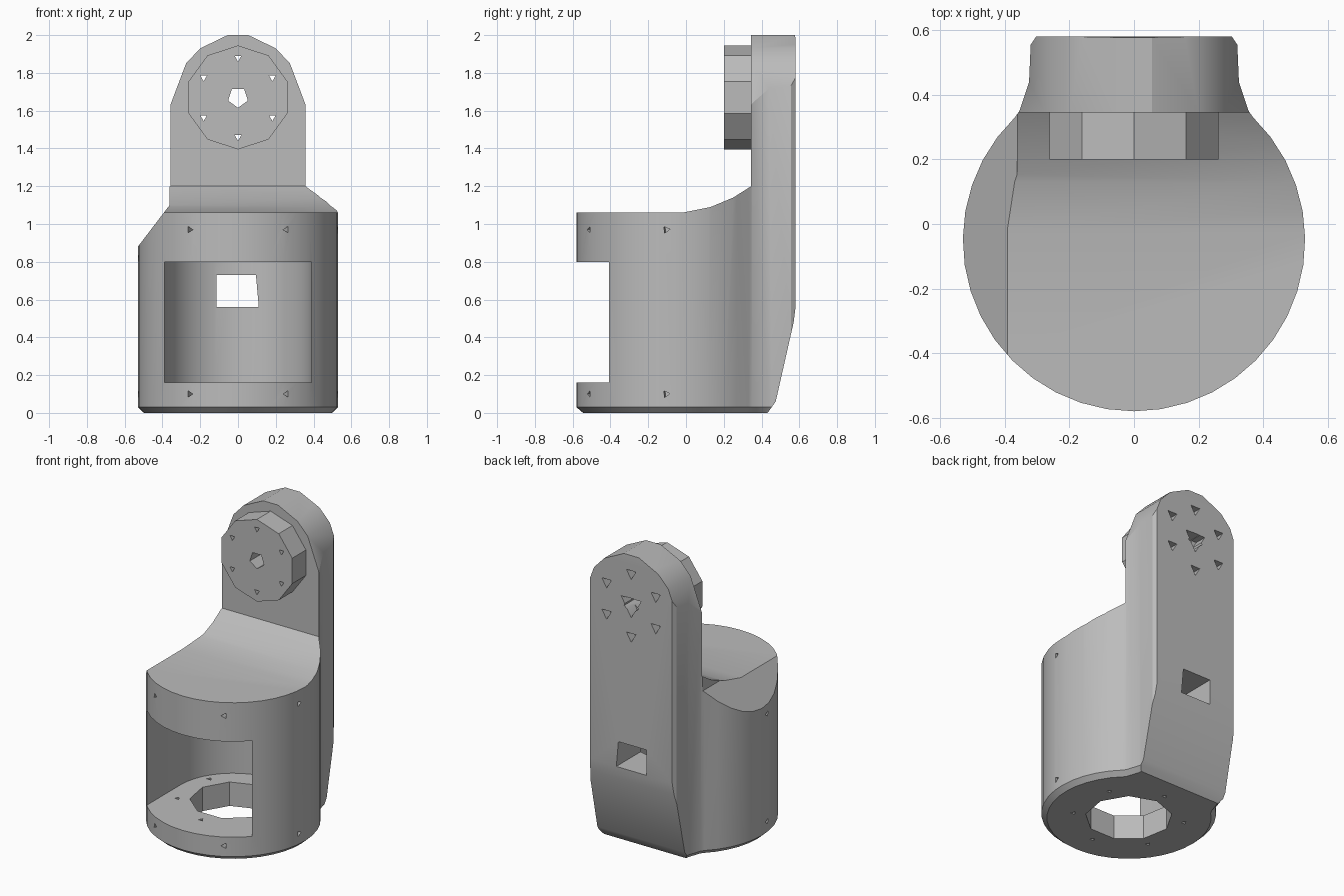
import bpy, bmesh, math
from mathutils import Vector

if "Cube" in bpy.data.objects:
    bpy.data.objects.remove(bpy.data.objects["Cube"], do_unlink=True)

grey = bpy.data.materials.new("plain grey")
grey.use_nodes = True
grey.diffuse_color = (0.5, 0.5, 0.5, 1)
grey.node_tree.nodes["Principled BSDF"].inputs["Base Color"].default_value = (0.5, 0.5, 0.5, 1)


def finish(name, bm):
    bm.normal_update()
    bmesh.ops.recalc_face_normals(bm, faces=bm.faces)
    if bm.calc_volume(signed=True) < 0:
        bmesh.ops.reverse_faces(bm, faces=bm.faces)
    mesh = bpy.data.meshes.new(name)
    bm.to_mesh(mesh)
    bm.free()
    mesh.materials.append(grey)
    obj = bpy.data.objects.new(name, mesh)
    bpy.context.collection.objects.link(obj)
    return obj


def prism(name, outline, layers, axis):
    """Sweep a flat outline along an axis; layers are (position, scale)."""
    place = {"x": lambda a, b, h: (h, a, b),
             "y": lambda a, b, h: (a, h, b),
             "z": lambda a, b, h: (a, b, h)}[axis]
    bm = bmesh.new()
    rings = [[bm.verts.new(place(a * s, b * s, h)) for a, b in outline] for h, s in layers]
    n = len(outline)
    for low, high in zip(rings, rings[1:]):
        for i in range(n):
            j = (i + 1) % n
            bm.faces.new((low[i], low[j], high[j], high[i]))
    bm.faces.new(rings[0][::-1])
    bm.faces.new(rings[-1])
    return finish(name, bm)


def rod(name, centre, direction, radius, length, sides):
    """Cylinder centred on a point and pointing along a direction."""
    bm = bmesh.new()
    bmesh.ops.create_cone(bm, cap_ends=True, segments=sides, radius1=radius,
                          radius2=radius, depth=length)
    turn = Vector((0, 0, 1)).rotation_difference(Vector(direction)).to_matrix().to_4x4()
    turn.translation = centre
    bm.transform(turn)
    return finish(name, bm)


def combine(tool, operation, *targets):
    tool.hide_render = True
    for obj in targets:
        mod = obj.modifiers.new("cut", "BOOLEAN")
        mod.operation = operation
        mod.solver = "EXACT"
        mod.object = tool
        bpy.context.view_layer.objects.active = obj
        bpy.ops.object.modifier_apply(modifier=mod.name)
    bpy.data.objects.remove(tool, do_unlink=True)


def arc(radius, start, end, count, cy=-0.05):
    angles = [math.radians(start + (end - start) * i / count) for i in range(count + 1)]
    return [(radius * math.cos(a), cy + radius * math.sin(a)) for a in angles]


# Housing: round plan that runs into the arm, with a chamfered foot
arm_side = [(0.29, 0.6), (0.32, 0.555), (0.325, 0.44), (0.355, 0.35)]
plan = arm_side + arc(0.53, 46, -226, 30) + [(-x, y) for x, y in reversed(arm_side)]
housing = prism("housing_and_arm", plan, [(0, 0.94), (0.03, 1), (2.1, 1)], "z")

# Side shape: sloped lower back, and a fillet from the top deck up to the arm
side = [(-0.7, -0.1), (0.36, -0.1), (0.475, 0.06), (0.57, 0.48), (0.58, 0.56),
        (0.58, 1.95), (0.57, 2.2), (0.345, 2.2), (0.345, 1.2), (0.25, 1.14),
        (0.13, 1.09), (-0.02, 1.06), (-0.7, 1.06)]
combine(prism("side_shape", side, [(-1, 1), (1, 1)], "x"), "INTERSECT", housing)

# Front shape: rounded arm head and one sloped shoulder
half = [(0.362, 1.62), (0.275, 1.85), (0.2, 1.93), (0.055, 2.0)]
front = ([(-0.6, -0.1), (0.6, -0.1), (0.6, 1.3)] + half
         + [(-x, z) for x, z in reversed(half)] + [(-0.362, 1.1), (-0.53, 0.88), (-0.6, 0.79)])
combine(prism("front_shape", front, [(-1, 1), (1, 1)], "y"), "INTERSECT", housing)

# Inner bay, open at the front
bay = arc(0.39, 0, 180, 20) + [(-0.39, -0.8), (0.39, -0.8)]
combine(prism("bay", bay, [(0.16, 1), (0.8, 1)], "z"), "DIFFERENCE", housing)

# Floor opening and cable slot through the back
combine(rod("floor_opening", (0, -0.05, 0.05), (0, 0, 1), 0.265, 0.4, 9), "DIFFERENCE", housing)
slot = [(-0.115, 0.56), (0.11, 0.56), (0.095, 0.73), (-0.115, 0.73)]
combine(prism("cable_slot", slot, [(0.2, 1), (0.8, 1)], "y"), "DIFFERENCE", housing)

# Hinge disc on the arm head
PIVOT = 1.67
disc = rod("hinge_disc", (0, 0.278, PIVOT), (0, 1, 0), 0.275, 0.156, 10)
combine(rod("axle_hole", (0, 0.4, PIVOT), (0, 1, 0), 0.055, 0.9, 5), "DIFFERENCE", housing, disc)
combine(rod("axle_recess", (0, 0.58, PIVOT), (0, 1, 0), 0.085, 0.16, 3), "DIFFERENCE", housing)

# Bolt circles in the hinge and in the floor
for i in range(6):
    a = math.radians(30 + 60 * i)
    c, s = math.cos(a), math.sin(a)
    bolt = (0.21 * c, 0.4, PIVOT + 0.21 * s)
    combine(rod("bolt_hole", bolt, (0, 1, 0), 0.02, 0.9, 3), "DIFFERENCE", housing, disc)
    sink = (bolt[0], 0.58, bolt[2])
    combine(rod("bolt_sink", sink, (0, 1, 0), 0.04, 0.12, 3), "DIFFERENCE", housing)
    floor_bolt = (0.34 * c, -0.05 + 0.34 * s, 0.1)
    combine(rod("floor_hole", floor_bolt, (0, 0, 1), 0.018, 0.4, 3), "DIFFERENCE", housing)

# Small screw pockets around the shell
for angle in (-6, -174, -61, -119):
    a = math.radians(angle)
    c, s = math.cos(a), math.sin(a)
    for z in (0.1, 0.97 if angle != -174 else 0.82):
        spot = (0.53 * c, -0.05 + 0.53 * s, z)
        combine(rod("screw_pocket", spot, (c, s, 0), 0.02, 0.12, 3), "DIFFERENCE", housing)

# Smooth the round walls and keep the edges sharp
bpy.ops.object.select_all(action="DESELECT")
for obj in (housing, disc):
    obj.select_set(True)
bpy.context.view_layer.objects.active = housing
bpy.ops.object.shade_smooth_by_angle(angle=math.radians(25))
